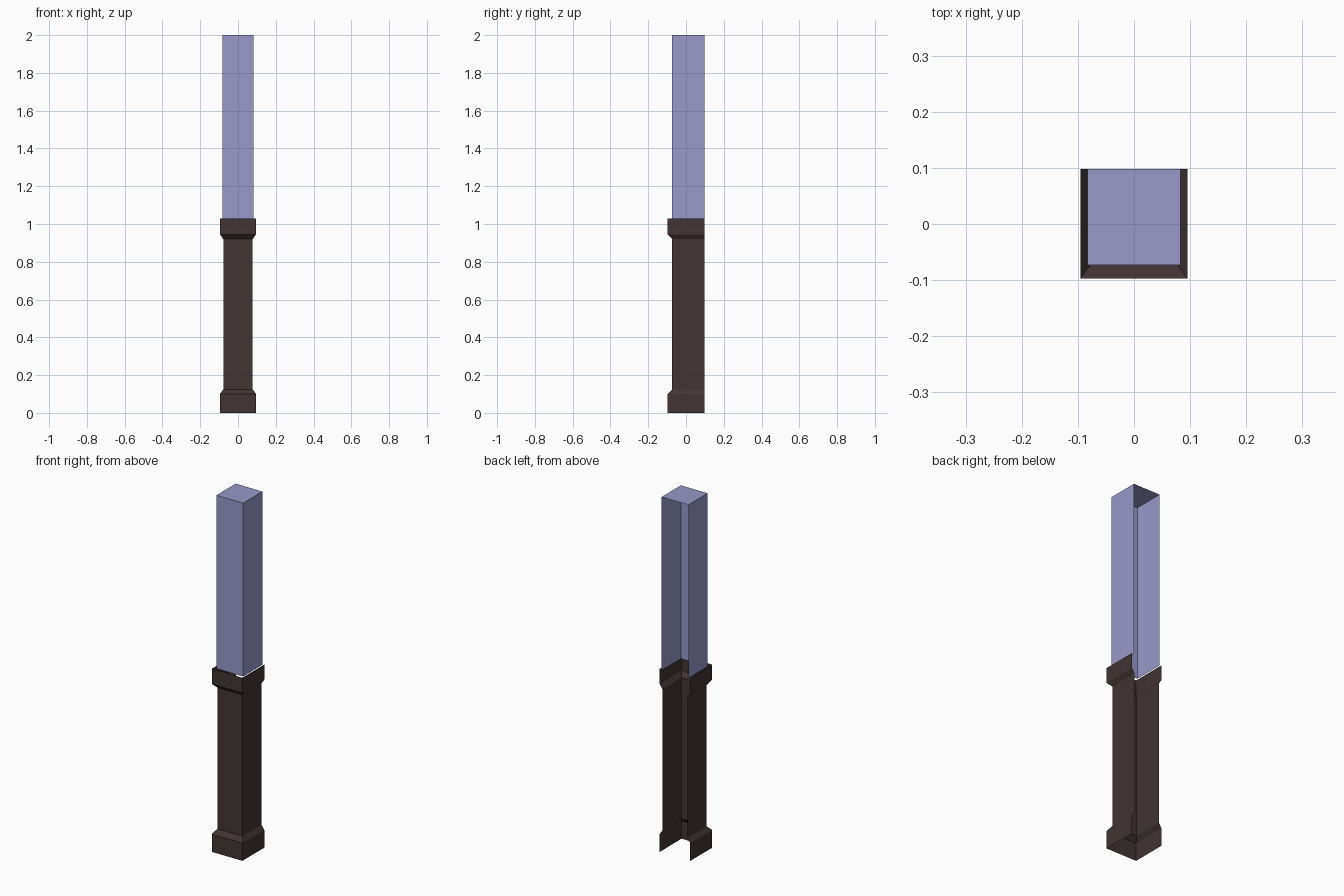
import bpy
import bmesh

cube = bpy.data.objects.get("Cube")
if cube:
    bpy.data.objects.remove(cube, do_unlink=True)

BACK = 0.098


def make_material(name, color):
    mat = bpy.data.materials.new(name)
    mat.use_nodes = True
    mat.diffuse_color = color
    mat.node_tree.nodes["Principled BSDF"].inputs["Base Color"].default_value = color
    return mat


def open_back_shell(name, profile, mat, capped=False):
    """Loft three-sided rings (half width, front y, z), leaving the back open."""
    bm = bmesh.new()
    rings = []
    for half, front, z in profile:
        corners = ((-half, BACK), (-half, front), (half, front), (half, BACK))
        rings.append([bm.verts.new((x, y, z)) for x, y in corners])
    for low, high in zip(rings, rings[1:]):
        for i in range(3):
            bm.faces.new((low[i], low[i + 1], high[i + 1], high[i]))
    if capped:
        top = rings[-1]
        bm.faces.new((top[0], top[1], top[2], top[3]))
    mesh = bpy.data.meshes.new(name)
    bm.to_mesh(mesh)
    bm.free()
    mesh.materials.append(mat)
    obj = bpy.data.objects.new(name, mesh)
    bpy.context.collection.objects.link(obj)
    return obj


brown = make_material("dark brown", (0.054, 0.034, 0.034, 1))
lavender = make_material("lavender", (0.314, 0.314, 0.597, 1))

# Lower post with a flared foot and an open collar
WIDE, SLIM = (0.095, -0.097), (0.078, -0.073)
open_back_shell("lower_post", [
    (*WIDE, 0), (*WIDE, 0.1), (*SLIM, 0.125),
    (*SLIM, 0.92), (*WIDE, 0.945), (*WIDE, 1.03),
], brown)

# Upper post with a flat cap, standing inside the collar
open_back_shell("upper_post", [(0.083, -0.073, 1.025), (0.083, -0.073, 2)],
                lavender, capped=True)
